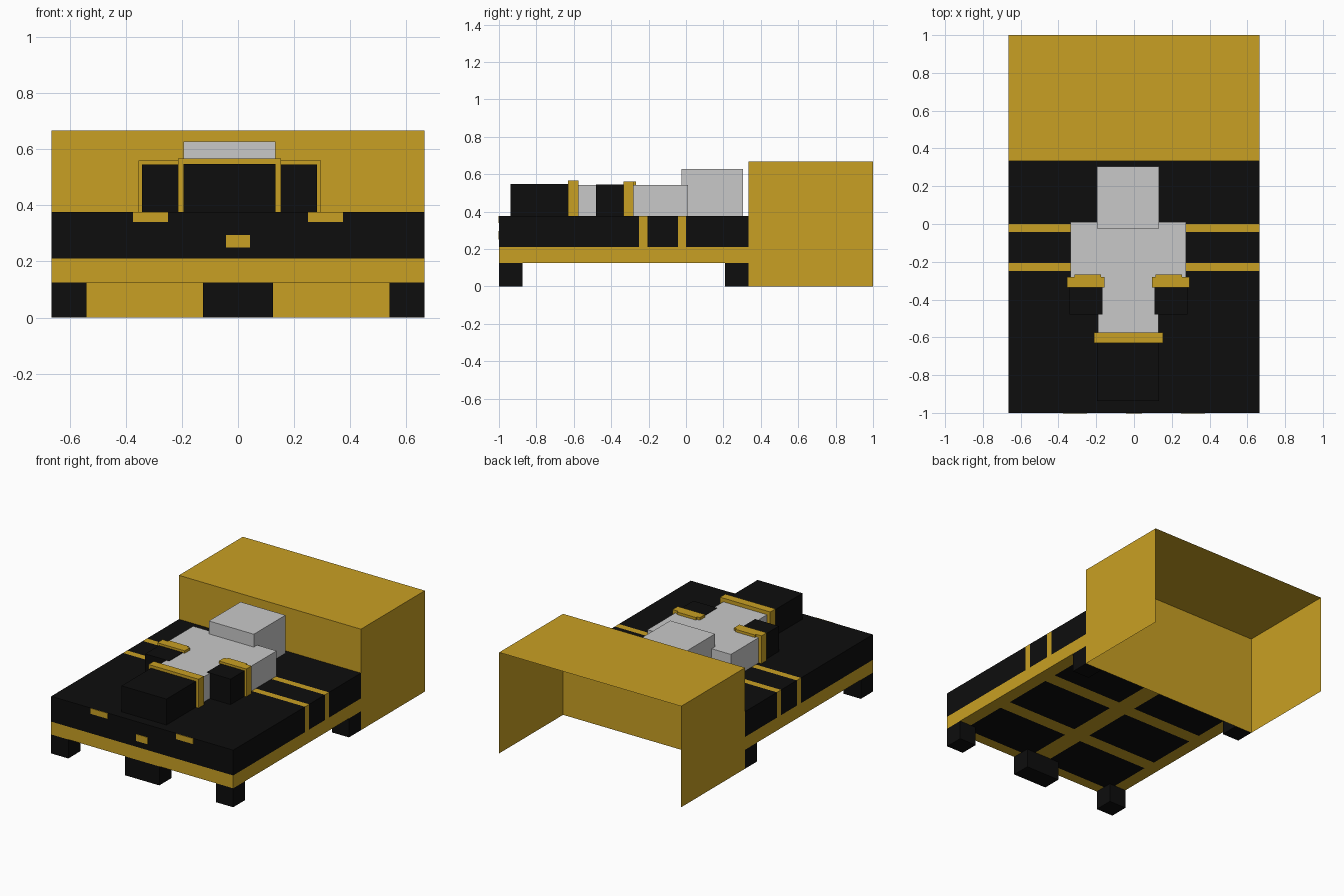
import bpy, bmesh
from mathutils import Vector

if "Cube" in bpy.data.objects:
    bpy.data.objects.remove(bpy.data.objects["Cube"])

def material(name, rgb):
    m = bpy.data.materials.new(name)
    m.diffuse_color = (*rgb, 1)
    m.use_nodes = True
    m.node_tree.nodes["Principled BSDF"].inputs["Base Color"].default_value = m.diffuse_color
    return m

GOLD = material("gold", (0.584, 0.352, 0.017))
BLACK = material("black", (0.004, 0.004, 0.004))
GREY = material("light grey", (0.584, 0.584, 0.584))

def box(name, x, y, z, mats, cuts=(), rule=None, skip=()):
    """Box from x, y, z ranges; cuts are (axis, position), skip lists open sides."""
    bm = bmesh.new()
    bmesh.ops.create_cube(bm, size=1)
    for v in bm.verts:
        for i, (a, b) in enumerate((x, y, z)):
            v.co[i] = b if v.co[i] > 0 else a
    bm.normal_update()
    gone = [f for f in bm.faces if any(f.normal.dot(Vector(s)) > 0.9 for s in skip)]
    bmesh.ops.delete(bm, geom=gone, context='FACES')
    for axis, pos in cuts:
        n, p = Vector((0, 0, 0)), Vector((0, 0, 0))
        n[axis], p[axis] = 1, pos
        bmesh.ops.bisect_plane(bm, geom=bm.verts[:] + bm.edges[:] + bm.faces[:],
                               plane_co=p, plane_no=n)
    bm.normal_update()
    if rule:
        for f in bm.faces:
            f.material_index = rule(f.calc_center_median(), f.normal)
    me = bpy.data.meshes.new(name)
    bm.to_mesh(me)
    bm.free()
    for m in mats:
        me.materials.append(m)
    ob = bpy.data.objects.new(name, me)
    bpy.context.collection.objects.link(ob)
    return ob

W, HEAD = 0.665, 0.333
UP, DOWN, BACK = (0, 0, 1), (0, 0, -1), (0, 1, 0)

# Headboard: hollow shell, open at the back and underneath
box("headboard", (-W, W), (HEAD, 1), (0, 0.667), [GOLD], skip=(BACK, DOWN))

# Mattress with two gold bands running over the top and sides
bands = [(-0.25, -0.207), (-0.043, 0.0)]
box("mattress", (-W, W), (-1, HEAD), (0.21, 0.377), [BLACK, GOLD],
    cuts=[(1, e) for b in bands for e in b],
    rule=lambda c, n: int(any(a < c.y < b for a, b in bands)), skip=(DOWN, BACK))

# Base with dark panels underneath
cols = [(-0.58, -0.06), (0.06, 0.58)]
rows = [(-0.93 + 0.43 * i, -0.59 + 0.43 * i) for i in range(3)]
def inside(v, spans):
    return any(a < v < b for a, b in spans)
box("base", (-W, W), (-1, HEAD), (0.125, 0.21), [GOLD, BLACK],
    cuts=[(0, e) for c in cols for e in c] + [(1, e) for r in rows for e in r],
    rule=lambda c, n: int(n.z < -0.9 and inside(c.x, cols) and inside(c.y, rows)),
    skip=(UP, BACK))

# Feet
for s, side in ((-1, "left"), (1, "right")):
    xr = tuple(sorted((s * 0.54, s * W)))
    box(f"front_foot_{side}", xr, (-1, -0.875), (0, 0.125), [BLACK], skip=(UP,))
    box(f"back_foot_{side}", xr, (0.208, HEAD), (0, 0.125), [BLACK], skip=(UP, BACK))
    # Gold marks on the mattress front
    box(f"front_mark_{side}", tuple(sorted((s * 0.25, s * 0.375))),
        (-1.003, -1), (0.34, 0.377), [GOLD], skip=(BACK,))
box("front_foot_middle", (-0.125, 0.125), (-1, -0.875), (0, 0.125), [BLACK], skip=(UP,))
box("front_mark_middle", (-0.042, 0.042), (-1.003, -1), (0.25, 0.295), [GOLD], skip=(BACK,))

# Soft toy lying on the bed, slightly off centre
T, CX = 0.377, -0.03
box("toy_head", (CX - 0.165, CX + 0.163), (-0.025, 0.305), (T, 0.628), [GREY], skip=(DOWN,))
box("toy_shoulders", (CX - 0.305, CX + 0.305), (-0.28, 0.01), (T, 0.543), [GREY], skip=(DOWN,))
box("toy_torso", (CX - 0.16, CX + 0.16), (-0.58, -0.28), (T, 0.543), [GREY], skip=(DOWN,))
box("toy_belt", (CX - 0.183, CX + 0.183), (-0.63, -0.575), (T, 0.567), [GOLD], skip=(DOWN,))
box("toy_legs", (CX - 0.165, CX + 0.163), (-0.937, -0.63), (T, 0.548), [BLACK], skip=(DOWN,))
for s, side in ((-1, "left"), (1, "right")):
    def span(a, b):
        return tuple(sorted((CX + s * a, CX + s * b)))
    box(f"toy_cuff_{side}", span(0.125, 0.325), (-0.335, -0.28), (T, 0.56), [GOLD], skip=(DOWN,))
    box(f"toy_cuff_trim_{side}", span(0.145, 0.285), (-0.28, -0.268), (0.53, 0.56), [GOLD])
    box(f"toy_arm_{side}", span(0.138, 0.312), (-0.48, -0.335), (T, 0.545), [BLACK], skip=(DOWN,))
